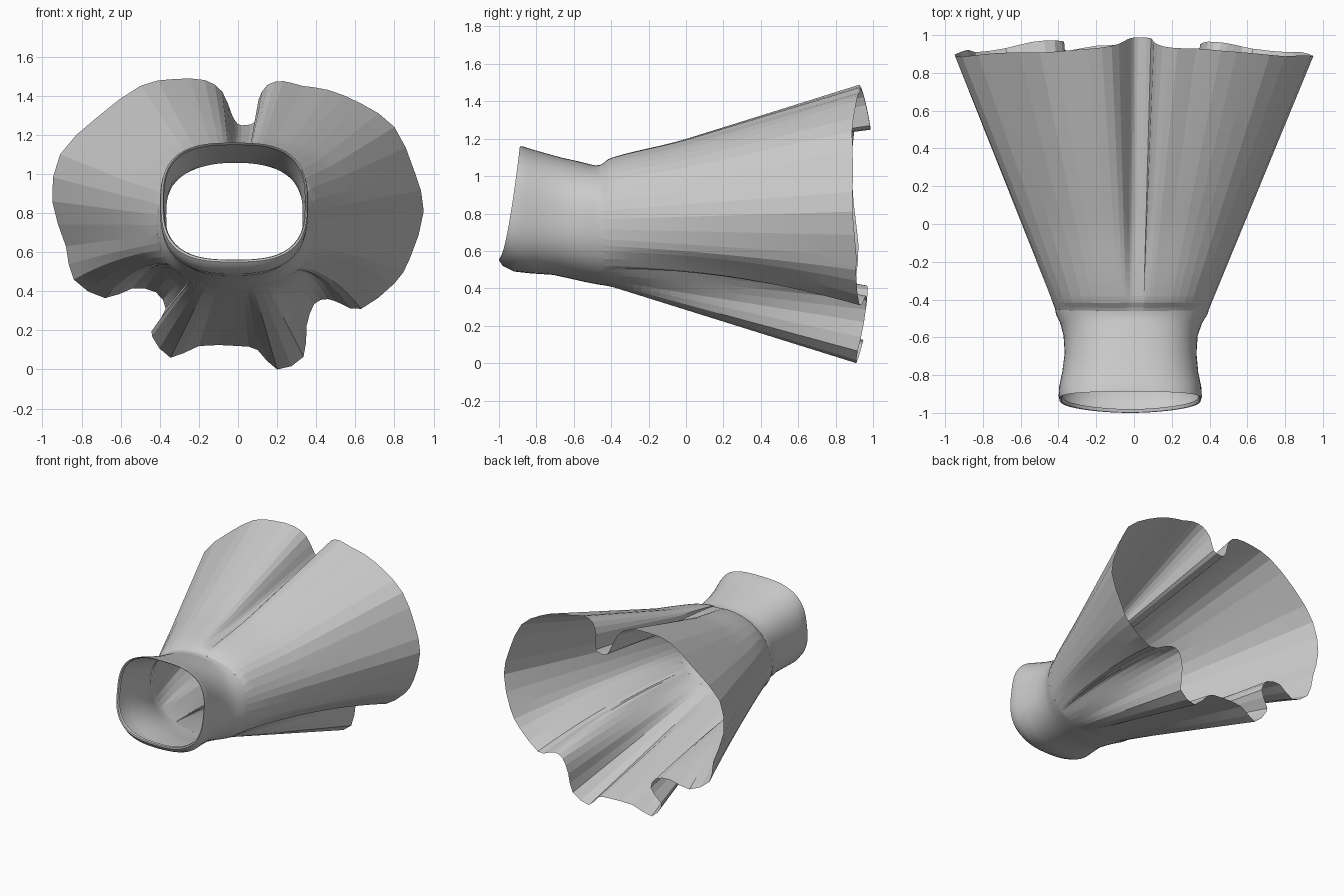
import bpy, bmesh, math
from mathutils import Vector

if "Cube" in bpy.data.objects:
    bpy.data.objects.remove(bpy.data.objects["Cube"])


def oval(a, xc, hw, ztop, zbot, n, ytop, ybot):
    """Point at polar angle a on a rounded-rectangle ring that may lean in y."""
    c, s = math.cos(a), math.sin(a)
    hh, zc = (ztop - zbot) / 2, (ztop + zbot) / 2
    r = (abs(c / hw) ** n + abs(s / hh) ** n) ** (-1 / n)
    x, z = xc + r * c, zc + r * s
    t = max(0.0, (z - zbot) / (ztop - zbot))
    return Vector((x, ybot + (ytop - ybot) * t ** 0.65, z))


def loft(name, rings, angle):
    """Skin a list of closed rings into an open tube."""
    bm = bmesh.new()
    rows = [[bm.verts.new(p) for p in ring] for ring in rings]
    n = len(rows[0])
    for a, b in zip(rows, rows[1:]):
        for i in range(n):
            j = (i + 1) % n
            bm.faces.new((a[i], a[j], b[j], b[i]))
    bmesh.ops.recalc_face_normals(bm, faces=bm.faces)
    me = bpy.data.meshes.new(name)
    bm.to_mesh(me)
    bm.free()
    ob = bpy.data.objects.new(name, me)
    bpy.context.collection.objects.link(ob)
    bpy.ops.object.select_all(action='DESELECT')
    bpy.context.view_layer.objects.active = ob
    ob.select_set(True)
    bpy.ops.object.shade_smooth_by_angle(angle=math.radians(angle))
    return ob


def spline(pts, sub):
    """Closed Catmull-Rom curve through the points."""
    out, n = [], len(pts)
    for i in range(n):
        p0, p1, p2, p3 = (Vector(pts[(i + k) % n]) for k in (-1, 0, 1, 2))
        for k in range(sub):
            t = k / sub
            out.append(0.5 * (2 * p1 + (p2 - p0) * t + (2 * p0 - 5 * p1 + 4 * p2 - p3) * t * t
                              + (3 * p1 - p0 - 3 * p2 + p3) * t ** 3))
    return out


def ramp(v, lo, hi):
    """Smooth step from 0 at lo to 1 at hi."""
    t = min(1.0, max(0.0, (v - lo) / (hi - lo)))
    return t * t * (3 - 2 * t)


# Waistband: narrow turned-in edge, slanted front lip, pinched middle, flare to the seam
SEAM = (-0.01, 0.408, 1.06, 0.415, 2.3, -0.46, -0.43)
band = [
    (-0.018, 0.360, 1.147, 0.562, 2.9, -0.868, -0.98),
    (-0.018, 0.366, 1.155, 0.56, 2.9, -0.885, -0.998),
    (-0.02, 0.374, 1.16, 0.55, 2.9, -0.888, -1.0),
    (-0.02, 0.379, 1.158, 0.52, 2.8, -0.87, -0.98),
    (-0.02, 0.376, 1.145, 0.490, 2.7, -0.83, -0.92),
    (-0.02, 0.360, 1.125, 0.48, 2.6, -0.76, -0.83),
    (-0.018, 0.349, 1.10, 0.472, 2.5, -0.67, -0.71),
    (-0.018, 0.355, 1.08, 0.450, 2.4, -0.58, -0.61),
    (-0.015, 0.376, 1.065, 0.432, 2.3, -0.52, -0.53),
    (-0.012, 0.401, 1.057, 0.42, 2.3, -0.485, -0.465),
    SEAM,
]
N = 72
loft("waistband", [[oval(2 * math.pi * i / N, *r) for i in range(N)] for r in band], 40)

# Pleated skirt: hem outline in x, z, clockwise from the top notch
hem = [(0.04, 1.25), (0.09, 1.27), (0.105, 1.38), (0.15, 1.455), (0.23, 1.475), (0.33, 1.45),
       (0.46, 1.43), (0.63, 1.36), (0.80, 1.24), (0.90, 1.02), (0.95, 0.81), (0.88, 0.57),
       (0.80, 0.44), (0.63, 0.31), (0.53, 0.335), (0.46, 0.36), (0.39, 0.335), (0.35, 0.22),
       (0.335, 0.065), (0.20, 0.0), (0.10, 0.10), (0.0, 0.12), (-0.20, 0.12), (-0.345, 0.06),
       (-0.44, 0.17), (-0.425, 0.22), (-0.37, 0.31), (-0.42, 0.395), (-0.54, 0.415),
       (-0.68, 0.365), (-0.84, 0.46), (-0.88, 0.63), (-0.95, 0.86), (-0.91, 1.10),
       (-0.72, 1.29), (-0.50, 1.45), (-0.33, 1.485), (-0.17, 1.48), (-0.08, 1.42),
       (-0.03, 1.30), (0.0, 1.255)]
SLANT = 1.45   # every pleat has nearly the same cloth length
columns = []
for p in spline(hem, 2):
    s = oval(math.atan2(p[1] - 0.735, p[0] + 0.01), *SEAM)
    d = math.hypot(p[0] - s.x, p[1] - s.z)
    y = -0.45 + math.sqrt(SLANT ** 2 - d * d) - 0.022 * (1 - ramp(p[1], 0.35, 0.6))
    columns.append((s, Vector((p[0], y, p[1]))))

rings = []
for k in range(25):
    t = (k / 24) ** 1.4
    gather = 0.022 * ramp(t, 0, 0.04) * (1 - ramp(t, 0.05, 0.35))
    ring = []
    for s, e in columns:
        p = s.lerp(e, t)
        p.z += gather * ramp(s.z, 0.8, 1.0)      # gathered cloth just past the seam
        # lower side pleats arch upward before dropping to the hem
        arch = math.exp(-((e.z - 0.35) / 0.13) ** 2) * ramp(abs(e.x), 0.36, 0.5)
        p.z += 0.2 * t * (1 - t) * arch
        ring.append(p)
    rings.append(ring)
loft("pleated_skirt", rings, 4)
